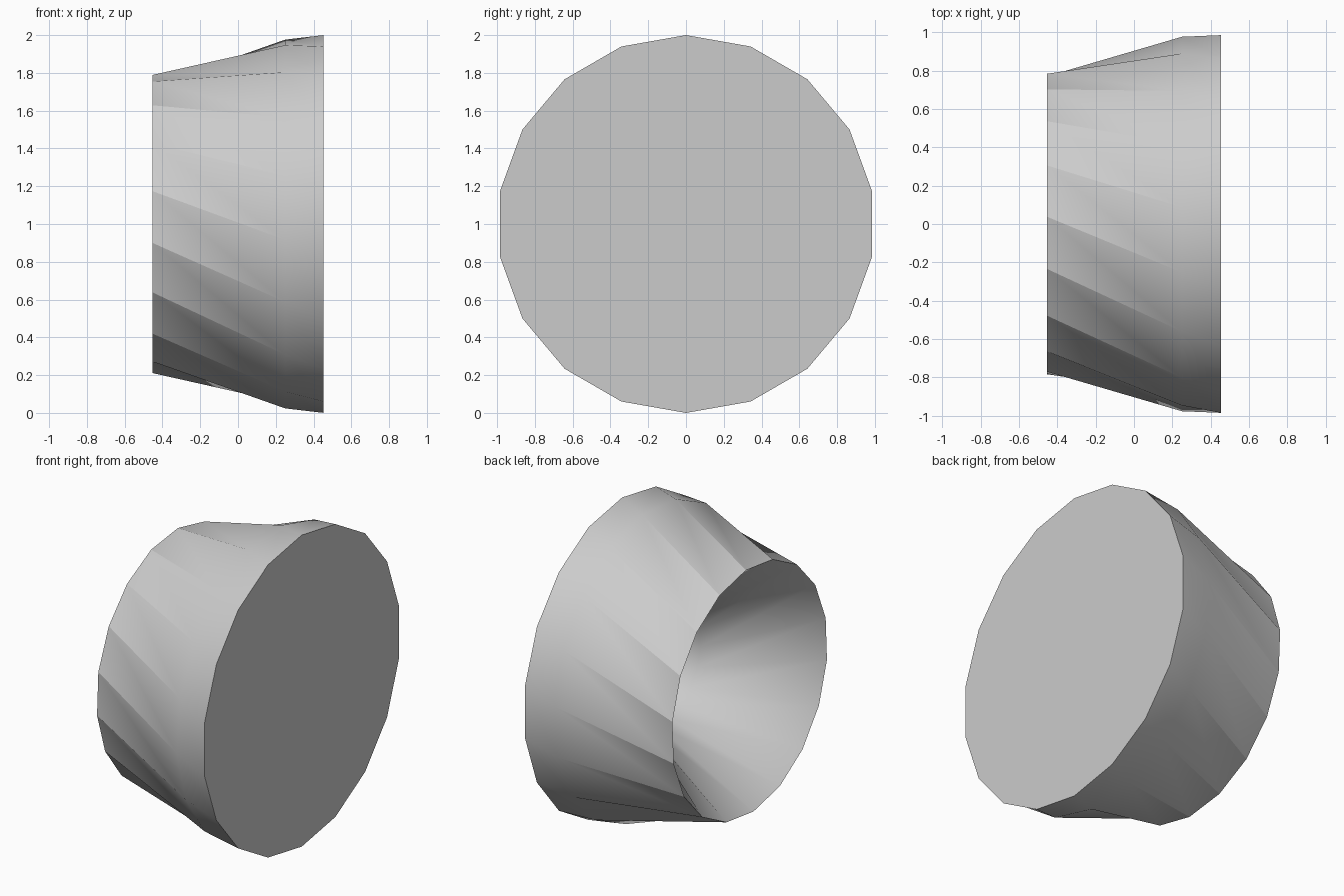
import bpy, bmesh
from math import sin, cos, radians

if "Cube" in bpy.data.objects:
    bpy.data.objects.remove(bpy.data.objects["Cube"])

SIDES = 18
STEP = 360 / SIDES
TWIST = 25.1  # degrees per unit along x

bm = bmesh.new()


def ring(x, r):
    """Twisted ring around the x axis; angle runs from +z towards -y."""
    twist = (x - 0.4525) * TWIST
    angles = [radians(twist + k * STEP) for k in range(SIDES)]
    return [bm.verts.new((x, -r * sin(a), 1 + r * cos(a))) for a in angles]


def bridge(a, b):
    """Join two rings with triangles that follow the twist."""
    for k in range(SIDES):
        n = (k + 1) % SIDES
        for tri in ((a[k], a[n], b[n]), (a[k], b[n], b[k])):
            bm.faces.new(tri).smooth = True


# Twisted outer wall, from the closed wide end to the open narrow rim
back = ring(0.4525, 1.0)
shoulder = ring(0.25, 0.98)
rim = ring(-0.4525, 0.79)
# Funnel-shaped hollow leading into a narrow straight bore with a flat floor
throat = ring(0.15, 0.36)
floor = ring(0.4, 0.34)

bridge(shoulder, back)
bridge(rim, shoulder)
bridge(rim, throat)
bridge(throat, floor)
bm.faces.new(back)
bm.faces.new(floor)
bmesh.ops.recalc_face_normals(bm, faces=bm.faces[:])

mesh = bpy.data.meshes.new("twisted_cup")
bm.to_mesh(mesh)
bm.free()
cup = bpy.data.objects.new("twisted_cup", mesh)
bpy.context.collection.objects.link(cup)

# Smooth walls, crisp rim and caps
bpy.context.view_layer.objects.active = cup
cup.select_set(True)
bpy.ops.object.shade_smooth_by_angle(angle=radians(30))
